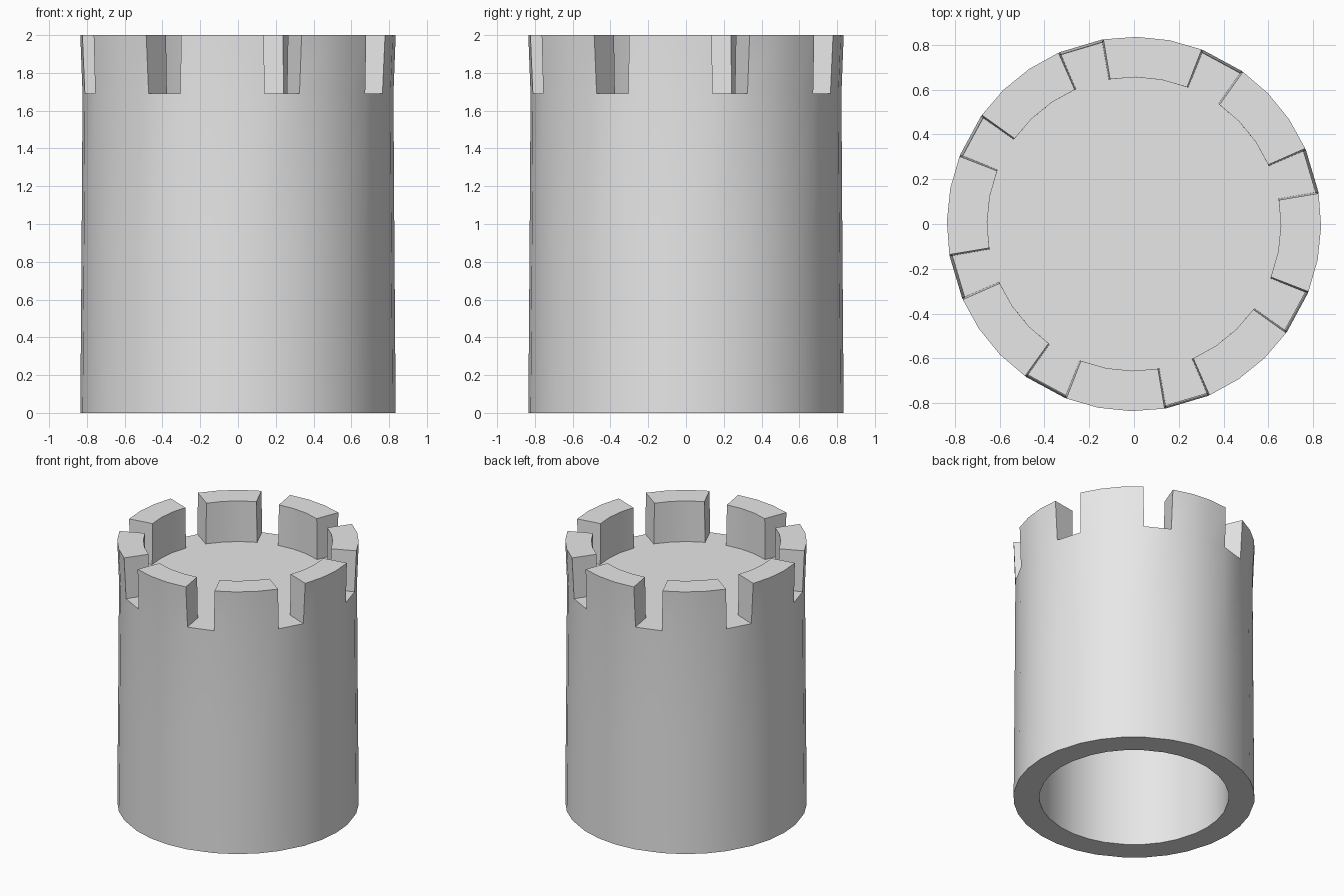
import bpy
import bmesh
from math import radians, cos, sin

if "Cube" in bpy.data.objects:
    bpy.data.objects.remove(bpy.data.objects["Cube"], do_unlink=True)

NOTCHES = 8
STEP = 360 / NOTCHES
FIRST = 16.6          # direction of the first notch, degrees
INNER = 0.655
FLOOR_Z = 1.69
TOP_Z = 2.0

stone = bpy.data.materials.new("plain grey")
stone.use_nodes = True
grey = (0.8, 0.8, 0.8, 1)
stone.diffuse_color = grey
stone.node_tree.nodes["Principled BSDF"].inputs["Base Color"].default_value = grey

bm = bmesh.new()


def ring(radius, z, half_notch=6.7):
    """Four points per notch: both notch edges, then two along the merlon."""
    third = (STEP - 2 * half_notch) / 3
    offsets = (-half_notch, half_notch, half_notch + third, half_notch + 2 * third)
    angles = [radians(FIRST + STEP * k + o) for k in range(NOTCHES) for o in offsets]
    return [bm.verts.new((radius * cos(a), radius * sin(a), z)) for a in angles]


def bridge(lower, upper, i):
    j = (i + 1) % len(lower)
    bm.faces.new((lower[i], lower[j], upper[j], upper[i]))


# Slightly waisted outer wall, and hollow bore closed just under the floor
outer = [ring(r, z) for r, z in ((0.835, 0), (0.828, 0.9), (0.823, FLOOR_Z))]
bore = [ring(INNER, 0), ring(INNER, FLOOR_Z - 0.02)]
floor = ring(INNER, FLOOR_Z)
crown_out = ring(0.835, TOP_Z, 7.2)
crown_in = ring(INNER, TOP_Z, 7.2)
count = len(floor)

for i in range(count):
    for a, b in zip(outer, outer[1:]):
        bridge(a, b, i)
    bridge(bore[0], outer[0], i)
    bridge(bore[0], bore[1], i)
    if i % 4 == 0:
        # Notch sill and its two side walls
        bridge(floor, outer[-1], i)
        for e in (i, i + 1):
            bm.faces.new((floor[e], outer[-1][e], crown_out[e], crown_in[e]))
    else:
        # Merlon outside, inside and top
        bridge(outer[-1], crown_out, i)
        bridge(floor, crown_in, i)
        bridge(crown_in, crown_out, i)

bm.faces.new(floor)
bm.faces.new(bore[1])
bmesh.ops.recalc_face_normals(bm, faces=bm.faces)

mesh = bpy.data.meshes.new("tower")
bm.to_mesh(mesh)
bm.free()
mesh.materials.append(stone)
tower = bpy.data.objects.new("tower", mesh)
bpy.context.collection.objects.link(tower)

# Round walls smooth, all corners sharp
bpy.ops.object.select_all(action="DESELECT")
tower.select_set(True)
bpy.context.view_layer.objects.active = tower
bpy.ops.object.shade_smooth_by_angle(angle=radians(30))
